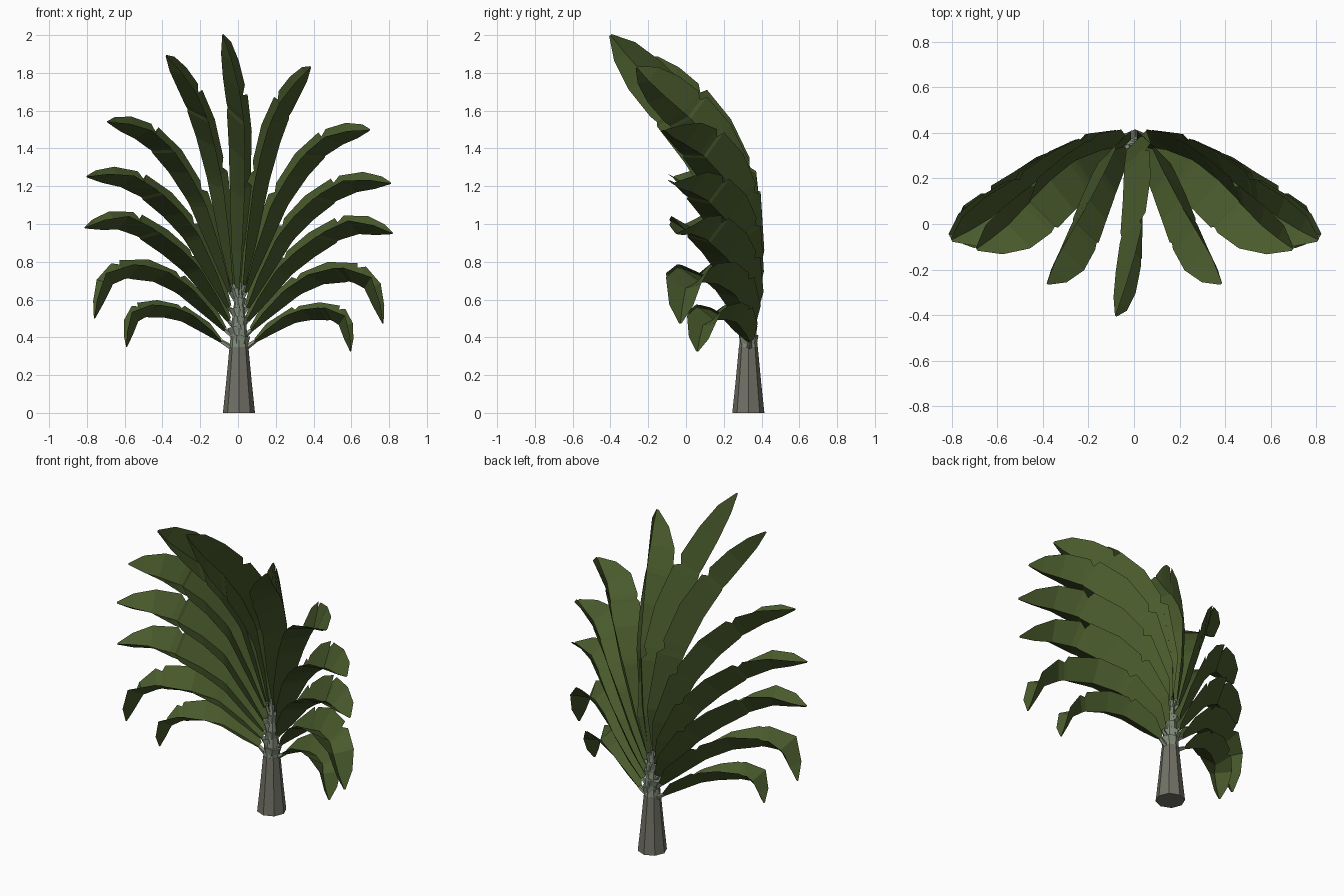
import bpy, bmesh, math
from mathutils import Vector

if "Cube" in bpy.data.objects:
    bpy.data.objects.remove(bpy.data.objects["Cube"], do_unlink=True)


def material(name, rgb):
    mat = bpy.data.materials.new(name)
    mat.use_nodes = True
    mat.diffuse_color = (*rgb, 1)
    mat.node_tree.nodes["Principled BSDF"].inputs["Base Color"].default_value = (*rgb, 1)
    return mat


LEAF = material("leaf green", (0.066, 0.102, 0.025))
BARK = material("bark grey", (0.165, 0.165, 0.135))
SHEATH = material("sheath grey green", (0.23, 0.27, 0.2))
AXIS_Y = 0.33


def finish(name, bm, mat):
    mesh = bpy.data.meshes.new(name)
    bm.to_mesh(mesh)
    bm.free()
    mesh.materials.append(mat)
    obj = bpy.data.objects.new(name, mesh)
    bpy.context.collection.objects.link(obj)


def tube(name, sections, sides, mat):
    """Skin rings of (centre, radius) into a closed low-poly tube."""
    bm = bmesh.new()
    axis = (sections[-1][0] - sections[0][0]).normalized()
    side = axis.orthogonal().normalized()
    other = axis.cross(side)
    rings = []
    for centre, radius in sections:
        angles = [math.tau * i / sides for i in range(sides)]
        rings.append([bm.verts.new(centre + radius * (side * math.cos(a) + other * math.sin(a)))
                      for a in angles])
    for low, high in zip(rings, rings[1:]):
        for i in range(sides):
            j = (i + 1) % sides
            bm.faces.new((low[i], low[j], high[j], high[i]))
    bm.faces.new(rings[0][::-1])
    bm.faces.new(rings[-1])
    finish(name, bm, mat)


def on_axis(z, x=0.005):
    return Vector((x, AXIS_Y, z))


def spline(points, t):
    """Catmull-Rom point along the path."""
    pts = [2 * points[0] - points[1], *points, 2 * points[-1] - points[-2]]
    u = t * (len(points) - 1)
    i = min(int(u), len(points) - 2)
    u -= i
    a, b, c, d = pts[i:i + 4]
    return 0.5 * (2 * b + (c - a) * u + (2 * a - 5 * b + 4 * c - d) * u * u
                  + (3 * b - a - 3 * c + d) * u ** 3)


# Blade outline: position along the rib, back width, front width (dips are tears)
OUTLINE = [(0, .25, .2), (.12, .74, .65), (.3, .98, .92), (.32, .78, .92), (.345, .94, .95),
           (.48, 1.04, 1), (.62, 1, 1), (.635, .74, .9), (.665, .93, .95),
           (.79, .84, .86), (.91, .57, .55), (1, .06, .06)]
BACK_FOLD, FRONT_FOLD = math.radians(45), math.radians(30)


def leaf(name, path, width, mirror=1, drop=0.0):
    """Folded blade: rib along the path, one half behind it and one in front."""
    bm = bmesh.new()
    rows = []
    for t, back, front in OUTLINE:
        here = spline(path, t)
        tangent = (spline(path, min(t + .02, 1)) - spline(path, max(t - .02, 0))).normalized()
        up = Vector((tangent.z, 0, -tangent.x)).normalized()
        across = tangent.cross(up).normalized()
        rib = here - up * 0.37 * width * front
        rims = (rib + width * back * (across * math.cos(BACK_FOLD) + up * math.sin(BACK_FOLD)),
                rib,
                rib + width * front * (up * math.sin(FRONT_FOLD) - across * math.cos(FRONT_FOLD)))
        rows.append([bm.verts.new((p.x * mirror, p.y, p.z - drop * t)) for p in rims])
    for low, high in zip(rows, rows[1:]):
        for i in range(2):
            face = (low[i], low[i + 1], high[i + 1], high[i])
            bm.faces.new(face if mirror > 0 else face[::-1])
    finish(name, bm, LEAF)
    # Stalk joining the blade to the crown
    base = path[0].copy()
    base.x *= mirror
    tube(name + "_stalk", [(on_axis(base.z - 0.06), .018), (base, .011)], 5, SHEATH)


# Trunk and crown of overlapping sheaths
tube("trunk", [(on_axis(0), .085), (on_axis(.16), .068), (on_axis(.35), .05)], 8, BARK)
tube("crown_core", [(on_axis(.34), .05), (on_axis(.48), .038), (on_axis(.7), .012)], 8, SHEATH)
for i in range(6):
    z = .35 + .05 * i
    r = .048 - .005 * i
    lean = .012 * (-1) ** i
    tube("sheath_%d" % (i + 1), [(on_axis(z), r * .9), (on_axis(z + .06, lean), r * 1.12)], 7, SHEATH)

# Upright middle leaf
MIDDLE = [(0, .34, .62), (.01, .3, 1), (.015, .18, 1.3), (.005, -.02, 1.58),
          (-.03, -.22, 1.8), (-.08, -.4, 2)]
leaf("middle_leaf", [Vector(p) for p in MIDDLE], .168)

# Side leaves of the fan, from top to bottom
FAN = [
    (.165, [(-.03, .34, .68), (-.09, .29, 1.15), (-.17, .12, 1.5), (-.26, -.08, 1.72), (-.38, -.26, 1.89)]),
    (.17, [(-.04, .34, .64), (-.17, .3, 1.05), (-.33, .18, 1.33), (-.5, .02, 1.49), (-.69, -.11, 1.54)]),
    (.168, [(-.05, .34, .56), (-.2, .3, .89), (-.37, .2, 1.1), (-.58, .05, 1.24), (-.8, -.07, 1.25)]),
    (.165, [(-.05, .34, .49), (-.2, .3, .73), (-.38, .2, .9), (-.6, .05, 1.02), (-.81, -.05, .98)]),
    (.145, [(-.07, .34, .44), (-.24, .29, .63), (-.45, .16, .75), (-.68, .01, .73), (-.76, -.03, .5)]),
    (.12, [(-.09, .34, .38), (-.24, .29, .5), (-.4, .21, .55), (-.55, .1, .52), (-.59, .06, .35)]),
]
for n, (width, points) in enumerate(FAN, 1):
    path = [Vector(p) for p in points]
    leaf("right_leaf_%d" % n, path, width)
    leaf("left_leaf_%d" % n, path, width, mirror=-1.01, drop=.06 / math.sqrt(n))
